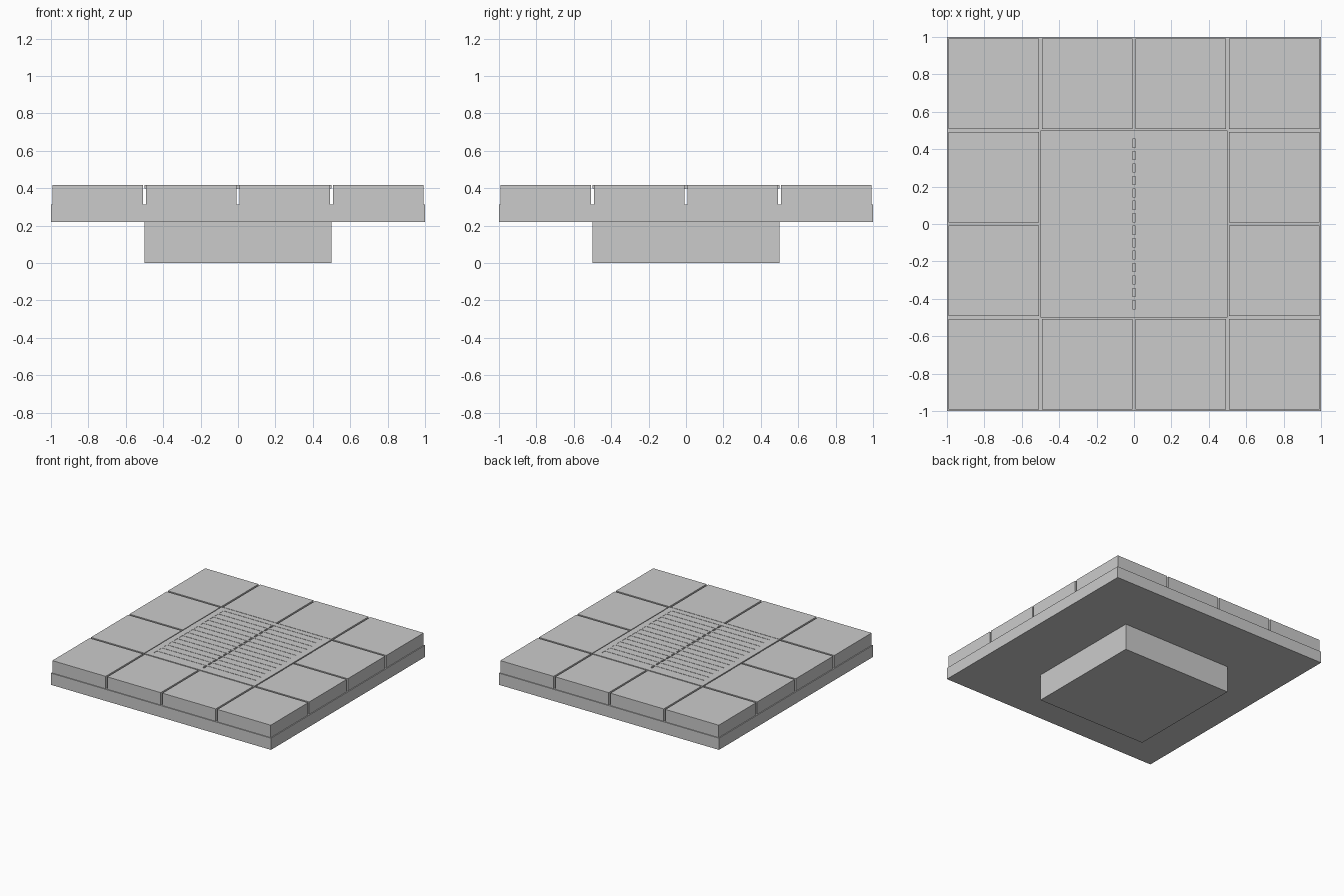
import bpy, bmesh

if "Cube" in bpy.data.objects:
    bpy.data.objects.remove(bpy.data.objects["Cube"])

def obj_from_bm(name, bm):
    bmesh.ops.recalc_face_normals(bm, faces=bm.faces)
    me = bpy.data.meshes.new(name)
    bm.to_mesh(me)
    bm.free()
    ob = bpy.data.objects.new(name, me)
    bpy.context.collection.objects.link(ob)
    return ob

def box(name, cx, cy, half, z0, z1):
    bm = bmesh.new()
    bmesh.ops.create_cube(bm, size=2)
    for v in bm.verts:
        v.co = (cx + v.co.x * half, cy + v.co.y * half, z0 if v.co.z < 0 else z1)
    return obj_from_bm(name, bm)

Z_SLAB, Z_TILE, Z_TOP = 0.218, 0.314, 0.416

# sump below, and the square slab the tiles sit on
box("sump", 0, 0, 0.5, 0, Z_SLAB)
box("slab", 0, 0, 1.0, Z_SLAB, Z_TILE)

# 4 x 4 floor tiles with narrow joints
for i in range(4):
    for j in range(4):
        box(f"tile_{i}_{j}", -0.75 + 0.5 * i, -0.75 + 0.5 * j, 0.2425, Z_TILE, Z_TOP)

# slotted grate, nearly flush with the tiles: plate grid without slot cells, then extruded
SLOTS, PITCH, BAR = 14, 0.0665, 0.0222
xs = [-0.5, -0.45, 0.45, 0.5]
ys = [-0.5]
for k in range(SLOTS):
    c = (k - (SLOTS - 1) / 2) * PITCH
    h = (PITCH - BAR) / 2
    ys += [c - h, c + h]
ys.append(0.5)

bm = bmesh.new()
grid = [[bm.verts.new((x, y, Z_TOP - 0.018)) for y in ys] for x in xs]
for i in range(3):
    for j in range(len(ys) - 1):
        if i == 1 and j % 2 == 1:
            continue
        bm.faces.new((grid[i][j], grid[i + 1][j], grid[i + 1][j + 1], grid[i][j + 1]))
ext = bmesh.ops.extrude_face_region(bm, geom=bm.faces[:], use_keep_orig=True)
bmesh.ops.translate(bm, vec=(0, 0, 0.02),
                    verts=[g for g in ext["geom"] if isinstance(g, bmesh.types.BMVert)])
obj_from_bm("drain_grate", bm)
